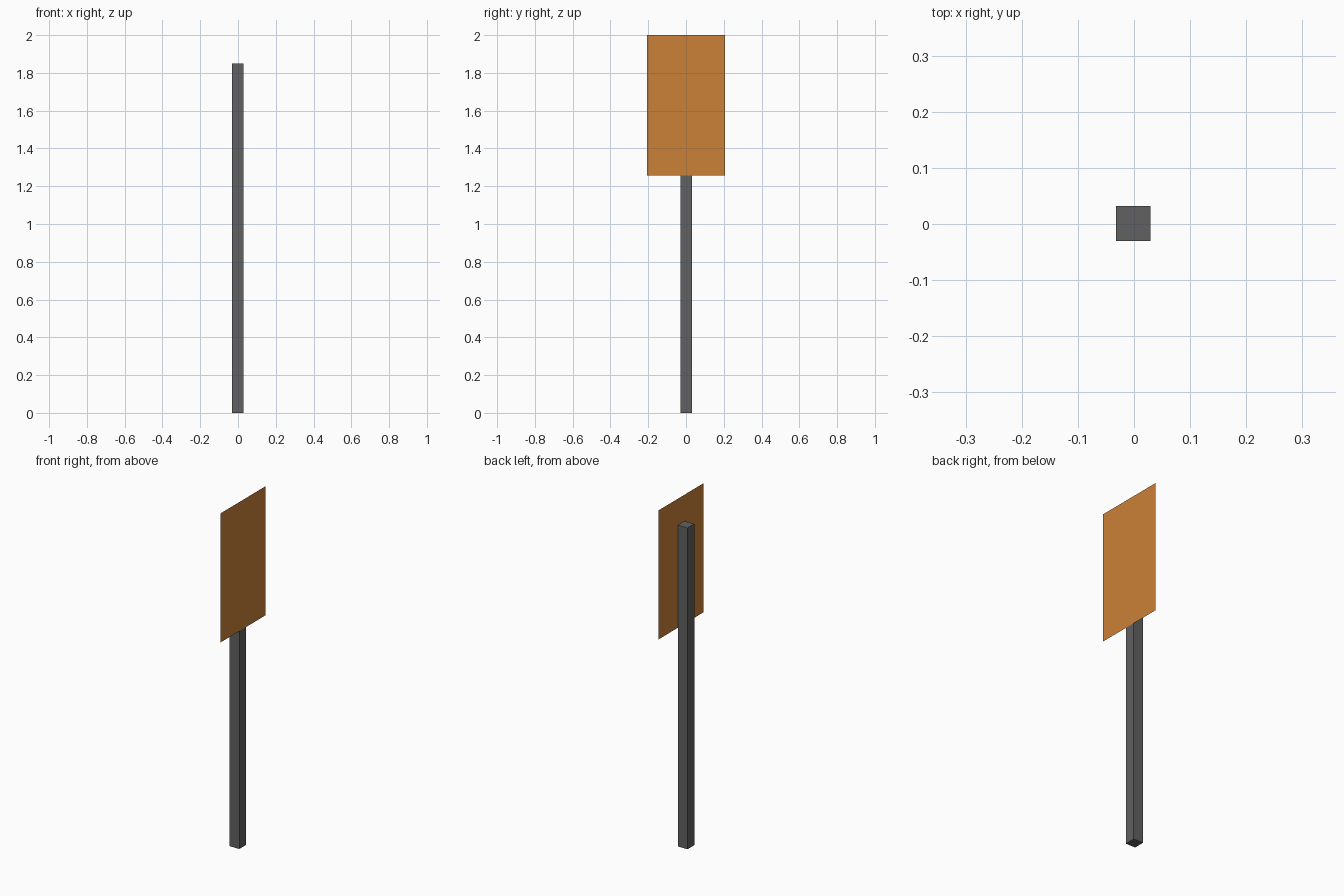
import bpy, bmesh
from mathutils import Matrix, Vector

if "Cube" in bpy.data.objects:
    bpy.data.objects.remove(bpy.data.objects["Cube"])


def add_object(name, bm):
    mesh = bpy.data.meshes.new(name)
    bm.to_mesh(mesh)
    bm.free()
    obj = bpy.data.objects.new(name, mesh)
    bpy.context.collection.objects.link(obj)
    return obj


# Square post
lo, hi = Vector((-0.032, -0.03, 0.0)), Vector((0.029, 0.032, 1.85))
bm = bmesh.new()
bmesh.ops.create_cube(bm, size=1.0, matrix=Matrix.Translation((lo + hi) / 2)
                      @ Matrix.Diagonal((*(hi - lo), 1.0)))
post = add_object("post", bm)
grey = bpy.data.materials.new("dark_grey")
grey.diffuse_color = (0.12, 0.12, 0.12, 1.0)
grey.use_nodes = True
grey.node_tree.nodes["Principled BSDF"].inputs["Base Color"].default_value = grey.diffuse_color
post.data.materials.append(grey)

# Thin sheet sign panel on the right side of the post, facing +x
x, half, bottom, top = 0.032, 0.206, 1.257, 2.0
bm = bmesh.new()
bm.faces.new([bm.verts.new(p) for p in (
    (x, -half, bottom), (x, half, bottom), (x, half, top), (x, -half, top))])
panel = add_object("sign_panel", bm)
orange = bpy.data.materials.new("orange")
orange.diffuse_color = (0.6, 0.22, 0.04, 1.0)
orange.use_nodes = True
orange.node_tree.nodes["Principled BSDF"].inputs["Base Color"].default_value = orange.diffuse_color
panel.data.materials.append(orange)
